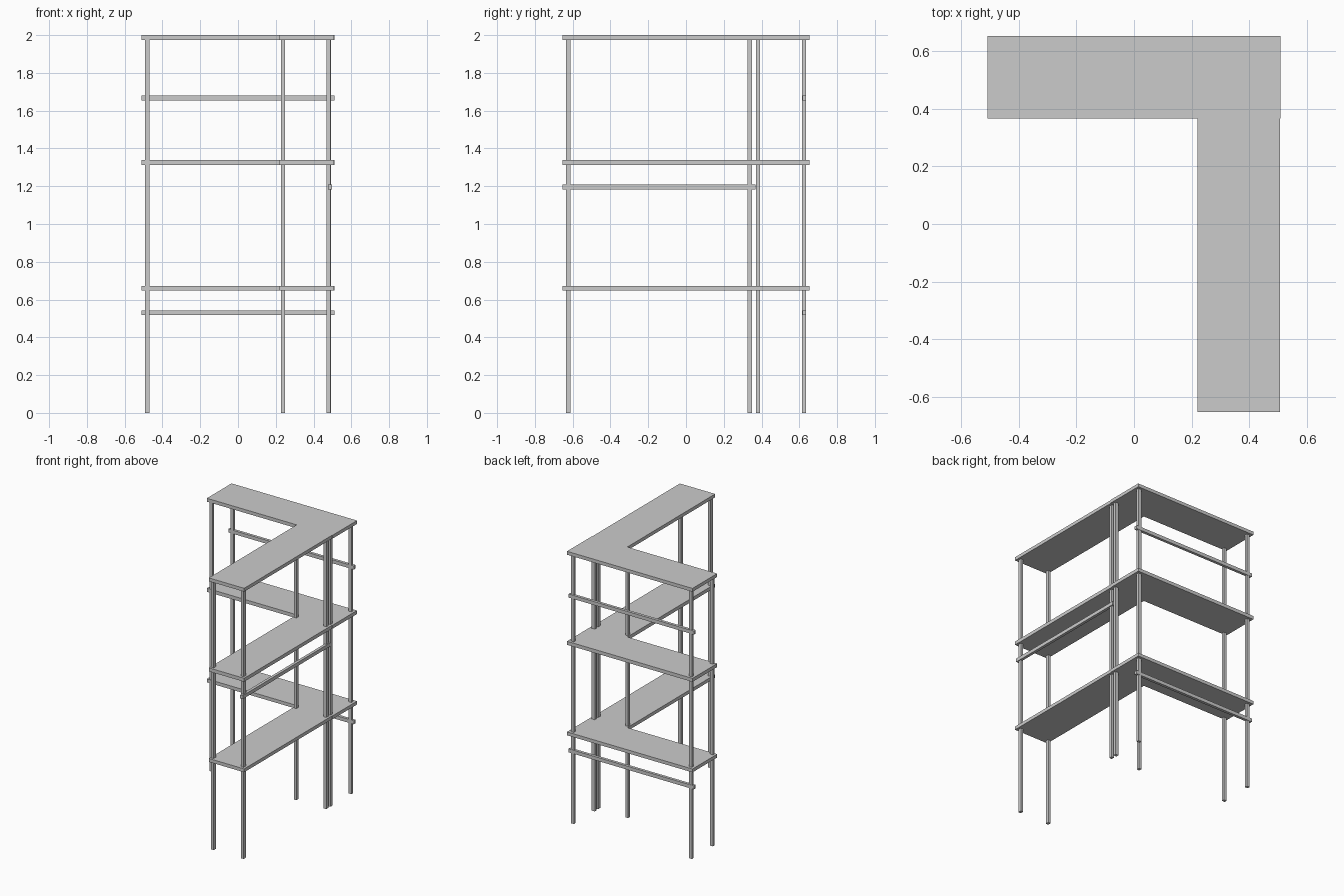
import bpy

if "Cube" in bpy.data.objects:
    bpy.data.objects.remove(bpy.data.objects["Cube"])


def box(name, lo, hi):
    """Axis-aligned box between two corners."""
    bpy.ops.mesh.primitive_cube_add(size=1, location=[(a + b) / 2 for a, b in zip(lo, hi)])
    ob = bpy.context.object
    ob.name = name
    ob.scale = [b - a for a, b in zip(lo, hi)]
    bpy.ops.object.transform_apply(location=False, rotation=False, scale=True)
    return ob


HALF_LEN = 0.51      # half length of each shelf
SHELF_Z = [(0.648, 0.673), (1.313, 1.339), (1.975, 2.0)]


def shelf_unit(name, to_world, depth, post_depths, brace_depth, brace_heights):
    """One straight rack; to_world maps (along, across) to (x, y)."""
    def part(label, u0, u1, v0, v1, z0, z1):
        a, b = to_world(u0, v0), to_world(u1, v1)
        box(name + "_" + label, (*map(min, a, b), z0), (*map(max, a, b), z1))

    # shelf boards
    for z0, z1 in SHELF_Z:
        part("shelf", -HALF_LEN, HALF_LEN, *depth, z0, z1)
    # four upright posts
    for u in (-0.48, 0.48):
        for v in post_depths:
            part("post", u - 0.0125, u + 0.0125, v - 0.0105, v + 0.0105, 0, 1.98)
    # horizontal rear braces
    for z in brace_heights:
        part("brace", -HALF_LEN, HALF_LEN, brace_depth - 0.0105, brace_depth + 0.0105,
             z - 0.013, z + 0.013)


# back rack runs along x
shelf_unit("back_rack", lambda u, v: (u, v), (0.367, 0.653),
           (0.381, 0.624), 0.626, (0.53, 1.667))
# side rack runs along y, butting against the back rack
shelf_unit("side_rack", lambda u, v: (v, u - 0.143), (0.22, 0.507),
           (0.237, 0.480), 0.486, (1.196,))
